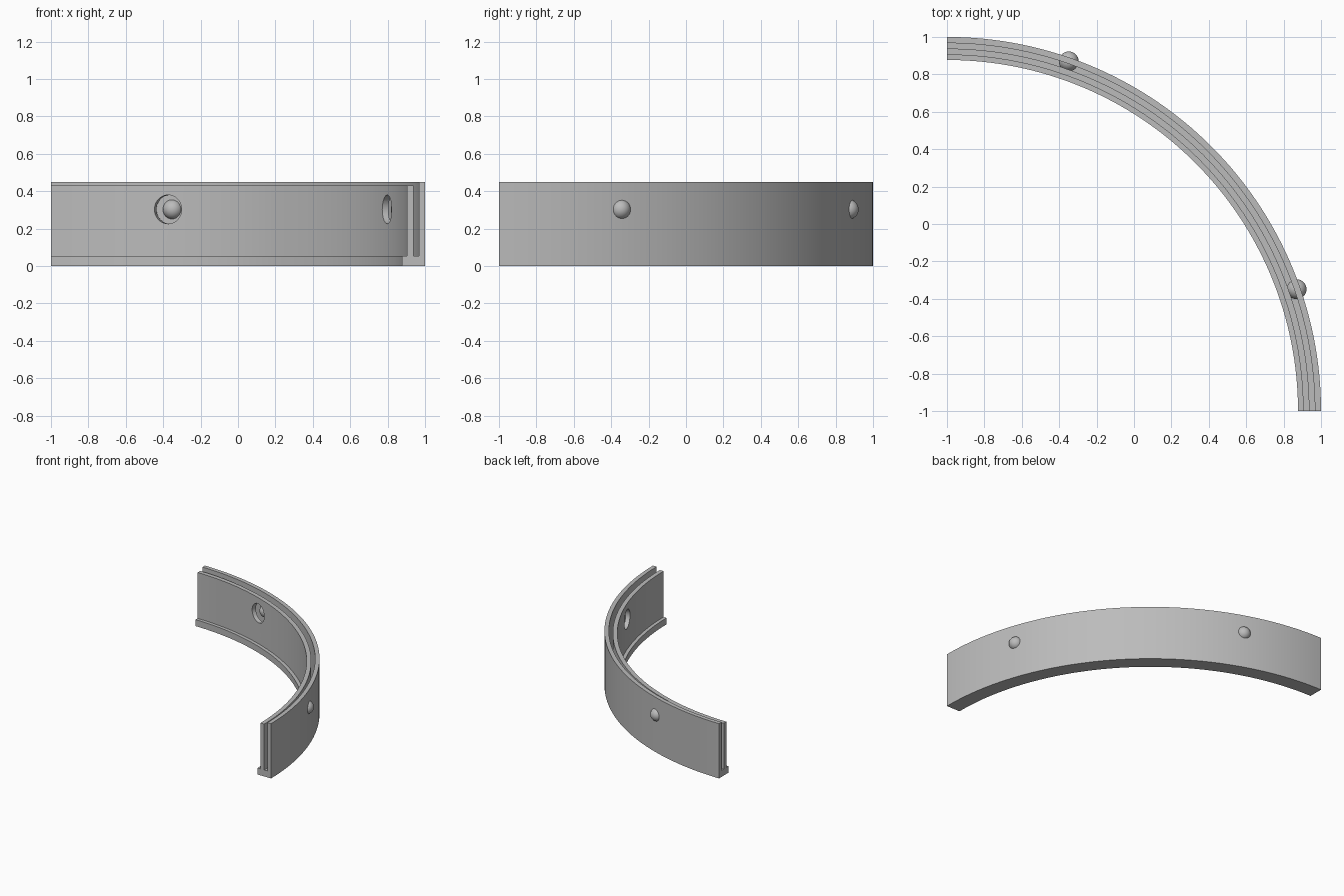
import bpy, bmesh, math
from mathutils import Matrix, Vector

cube = bpy.data.objects.get("Cube")
if cube:
    bpy.data.objects.remove(cube, do_unlink=True)

grey = bpy.data.materials.new("plain grey")
grey.use_nodes = True
GREY = (0.5, 0.5, 0.5, 1)
grey.diffuse_color = GREY
grey.node_tree.nodes["Principled BSDF"].inputs["Base Color"].default_value = GREY

CENTRE = Vector((-1, -1, 0))     # axis of the quarter ring
PEG_ANGLES = [math.radians(a) for a in (19.2, 70.8)]
PEG_Z = 0.303


def make_object(name, bm):
    bmesh.ops.recalc_face_normals(bm, faces=bm.faces[:])
    mesh = bpy.data.meshes.new(name)
    bm.to_mesh(mesh)
    bm.free()
    mesh.materials.append(grey)
    obj = bpy.data.objects.new(name, mesh)
    bpy.context.collection.objects.link(obj)
    return obj


def smooth(obj):
    bpy.ops.object.select_all(action="DESELECT")
    obj.select_set(True)
    bpy.context.view_layer.objects.active = obj
    bpy.ops.object.shade_smooth_by_angle(angle=math.radians(30))


def radial_point(radius, angle):
    return CENTRE + Vector((radius * math.cos(angle), radius * math.sin(angle), PEG_Z))


# Grooved rail: cross-section (radius, height) swept through a quarter turn
profile = [(1.877, 0), (2, 0), (2, 0.45), (1.967, 0.45), (1.967, 0.053),
           (1.938, 0.053), (1.938, 0.43), (1.904, 0.43), (1.904, 0.053), (1.877, 0.053)]
STEPS = 64
bm = bmesh.new()
rings = []
for i in range(STEPS + 1):
    a = math.pi / 2 * i / STEPS
    rings.append([bm.verts.new(CENTRE + Vector((r * math.cos(a), r * math.sin(a), z)))
                  for r, z in profile])
n = len(profile)
for near, far in zip(rings, rings[1:]):
    for j in range(n):
        k = (j + 1) % n
        bm.faces.new((near[j], near[k], far[k], far[j]))
bm.faces.new(rings[0])
bm.faces.new(rings[-1])
rail = make_object("curved_rail", bm)

# Round holes through the inner wall only
bm = bmesh.new()
for a in PEG_ANGLES:
    turn = Matrix.Rotation(a, 4, "Z") @ Matrix.Rotation(math.pi / 2, 4, "Y")
    bmesh.ops.create_cone(bm, cap_ends=True, segments=40, radius1=0.077, radius2=0.077,
                          depth=0.07, matrix=Matrix.Translation(radial_point(1.918, a)) @ turn)
cutter = make_object("hole_cutter", bm)
cutter.hide_render = True
cut = rail.modifiers.new("holes", "BOOLEAN")
cut.operation = "DIFFERENCE"
cut.solver = "EXACT"
cut.object = cutter
bpy.context.view_layer.objects.active = rail
bpy.ops.object.modifier_apply(modifier=cut.name)
bpy.data.objects.remove(cutter, do_unlink=True)
smooth(rail)

# Ball pegs set in the outer wall
for name, a in zip(("front_ball_peg", "back_ball_peg"), PEG_ANGLES):
    bm = bmesh.new()
    bmesh.ops.create_uvsphere(bm, u_segments=32, v_segments=16, radius=0.053,
                              matrix=Matrix.Translation(radial_point(1.98, a)))
    smooth(make_object(name, bm))
